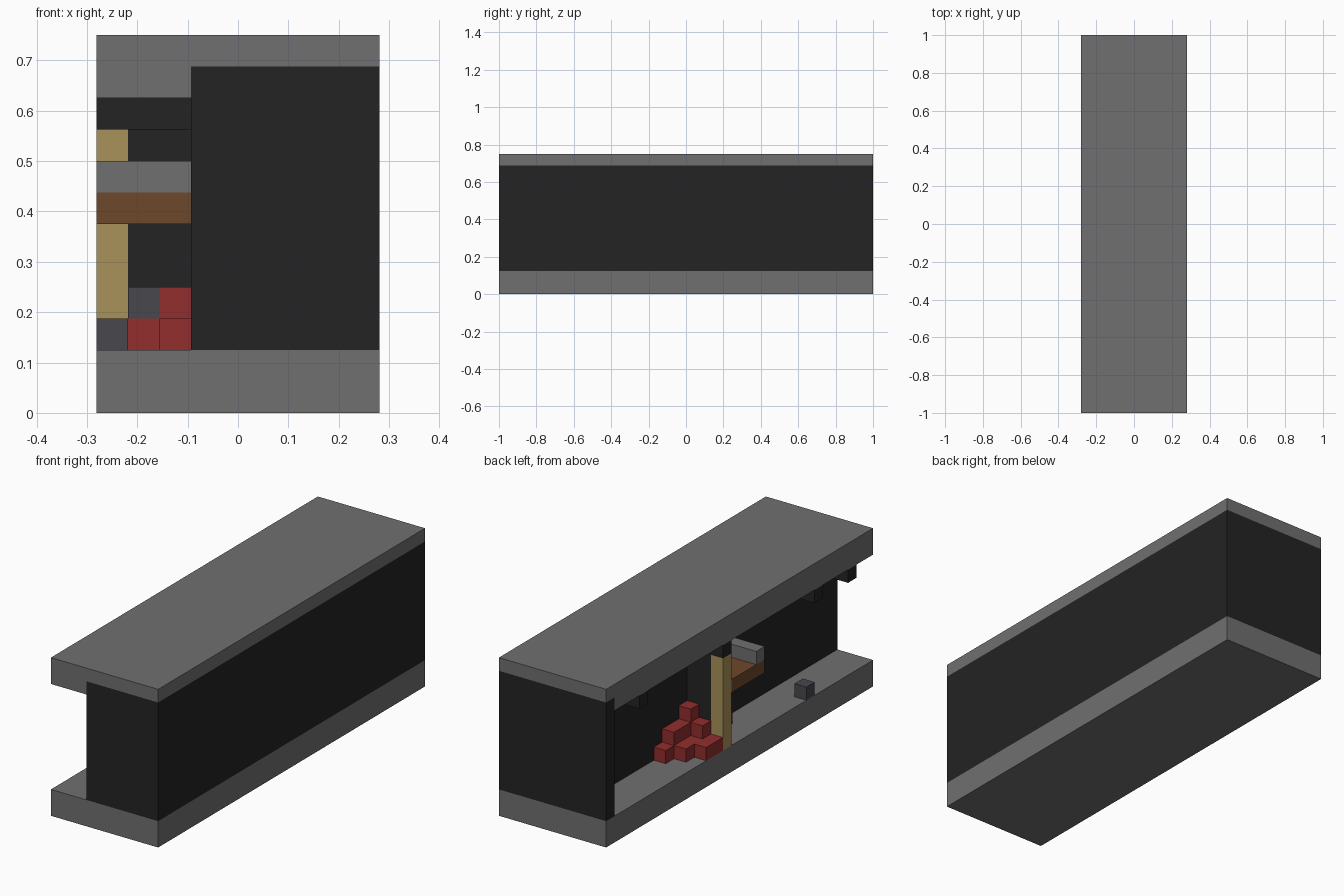
import bpy
import bmesh
from mathutils import Vector

cube = bpy.data.objects.get("Cube")
if cube:
    bpy.data.objects.remove(cube, do_unlink=True)

UNIT = 1 / 16                 # edge of one building block
WIDTH, LENGTH = 9, 32         # footprint in blocks


def material(name, rgb):
    mat = bpy.data.materials.new(name)
    mat.use_nodes = True
    mat.diffuse_color = (*rgb, 1)
    mat.node_tree.nodes["Principled BSDF"].inputs["Base Color"].default_value = (*rgb, 1)
    return mat


stone = material("stone grey", (0.16, 0.16, 0.16))
dark = material("charcoal", (0.017, 0.017, 0.017))
tan = material("tan wood", (0.40, 0.29, 0.10))
brown = material("brown wood", (0.153, 0.063, 0.024))
red = material("red", (0.29, 0.027, 0.027))
slate = material("slate", (0.065, 0.065, 0.075))


def blocks(name, mat, *ranges):
    """One object of boxes; each range is (x0, x1, y0, y1, z0, z1) in blocks,
    x from the right side, y from the back end, z from the ground."""
    bm = bmesh.new()
    for x0, x1, y0, y1, z0, z1 in ranges:
        size = Vector((x1 - x0, y1 - y0, z1 - z0))
        mid = Vector(((x0 + x1 - WIDTH) / 2, (LENGTH - y0 - y1) / 2, (z0 + z1) / 2))
        for v in bmesh.ops.create_cube(bm, size=1)["verts"]:
            v.co = (v.co * size + mid) * UNIT
    mesh = bpy.data.meshes.new(name)
    bm.to_mesh(mesh)
    bm.free()
    mesh.materials.append(mat)
    obj = bpy.data.objects.new(name, mesh)
    bpy.context.collection.objects.link(obj)
    return obj


# Shell: floor, roof with a thicker gallery ceiling, and walls
blocks("floor", stone, (0, WIDTH, 0, LENGTH, 0, 2))
blocks("roof", stone, (0, WIDTH, 0, LENGTH, 11, 12))
blocks("gallery_ceiling", stone, (0, 3, 1, LENGTH, 10, 11))
blocks("side_wall", dark, (3, WIDTH, 1, LENGTH, 2, 11))
blocks("back_wall", dark, (0, WIDTH, 0, 1, 2, 11))

# Gallery structure: ceiling beams, partition and its post
for y in (4, 14, 25, 29):
    blocks("ceiling_beam", dark, (0, 3, y, y + 1, 9, 10))
blocks("partition", dark, (1, 3, 14, 15, 2, 9))
blocks("post", tan, (0, 1, 14, 15, 2, 9))

# Bunk fixed to the partition, with a pillow
blocks("bunk", brown, (0, 3, 15, 19, 6, 7))
blocks("pillow", stone, (0, 3, 18, 19, 7, 8))

# Stepped heaps on both sides of the partition
blocks("back_heap", red,
       (2, 3, 10, 14, 2, 3), (1, 2, 11, 14, 2, 3), (0, 1, 12, 14, 2, 3),
       (2, 3, 11, 14, 3, 4), (1, 2, 13, 14, 3, 4), (2, 3, 13, 14, 4, 5))
blocks("front_heap", red,
       (2, 3, 15, 18, 2, 3), (1, 2, 15, 16, 2, 3), (2, 3, 15, 16, 3, 4))

# Loose blocks
blocks("heap_block", slate, (1, 2, 15, 16, 3, 4))
blocks("floor_block", slate, (0, 1, 24, 25, 2, 3))
